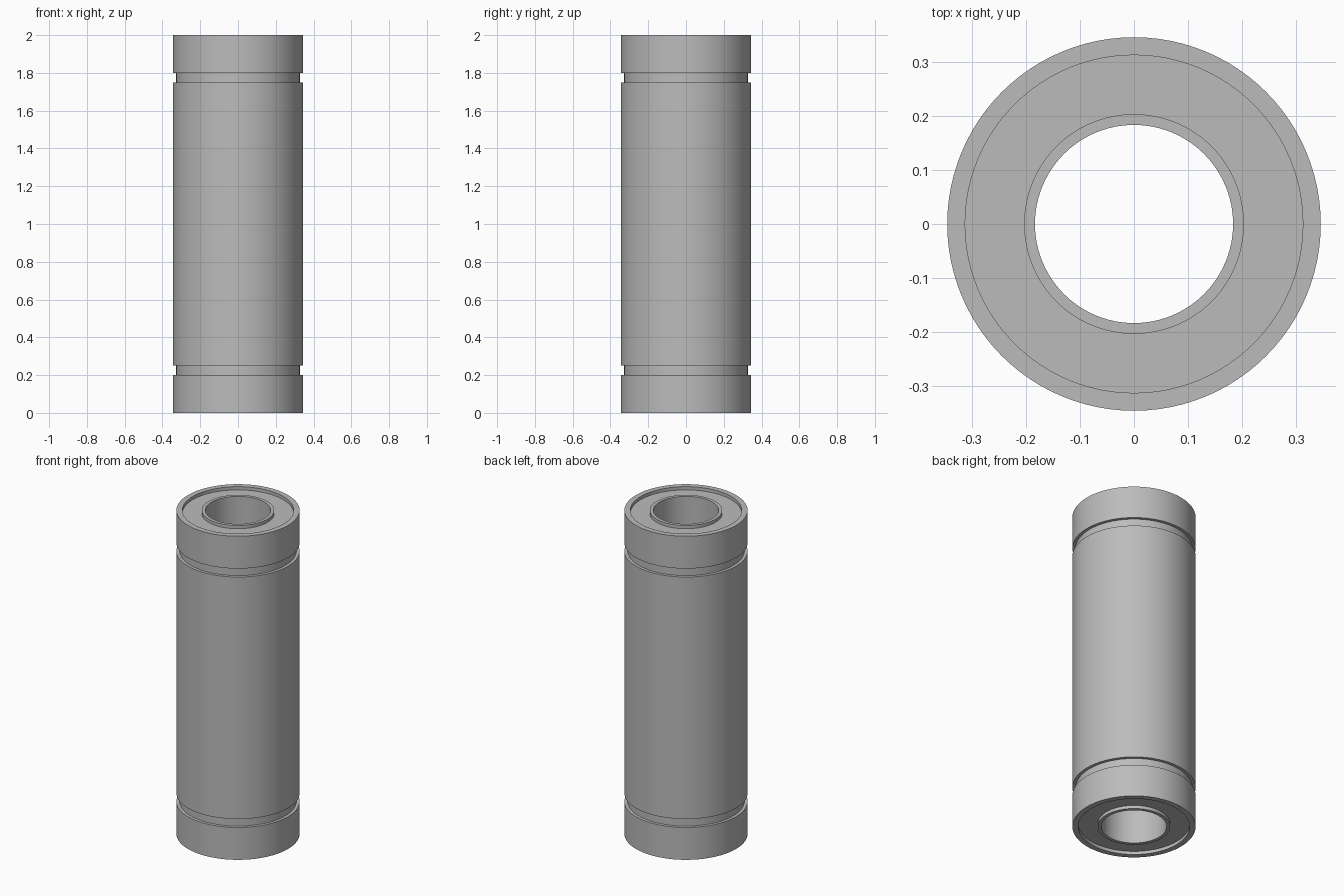
import bpy, bmesh, math

cube = bpy.data.objects.get("Cube")
if cube:
    bpy.data.objects.remove(cube, do_unlink=True)

SEGMENTS = 96

steel = bpy.data.materials.new("grey_steel")
steel.use_nodes = True
GREY = (0.5, 0.5, 0.5, 1)
steel.diffuse_color = GREY
steel.node_tree.nodes["Principled BSDF"].inputs["Base Color"].default_value = GREY


def lathe(name, profile):
    """Revolve a closed (radius, height) profile around z."""
    bm = bmesh.new()
    verts = [bm.verts.new((r, 0, z)) for r, z in profile]
    edges = [bm.edges.new((a, b)) for a, b in zip(verts, verts[1:] + verts[:1])]
    bmesh.ops.spin(bm, geom=verts + edges, cent=(0, 0, 0), axis=(0, 0, 1),
                   angle=math.tau, steps=SEGMENTS, use_merge=True)
    bmesh.ops.remove_doubles(bm, verts=bm.verts, dist=1e-5)
    bmesh.ops.recalc_face_normals(bm, faces=bm.faces)
    mesh = bpy.data.meshes.new(name)
    bm.to_mesh(mesh)
    bm.free()
    mesh.materials.append(steel)
    obj = bpy.data.objects.new(name, mesh)
    bpy.context.collection.objects.link(obj)
    bpy.ops.object.select_all(action='DESELECT')
    obj.select_set(True)
    bpy.context.view_layer.objects.active = obj
    bpy.ops.object.shade_smooth_by_angle(angle=math.radians(30))


R_OUTER, R_GROOVE, R_RIM, R_LIP, R_BORE = 0.345, 0.327, 0.312, 0.203, 0.183
LENGTH, RECESS = 2.0, 0.02
GROOVE_LOW, GROOVE_HIGH = 0.2, 0.252

# Lower half of the bushing: bore lip, recessed end face, rim, ring groove
lower = [(R_BORE, 0), (R_LIP, 0), (R_LIP, RECESS), (R_RIM, RECESS),
         (R_RIM, 0), (R_OUTER, 0), (R_OUTER, GROOVE_LOW),
         (R_GROOVE, GROOVE_LOW), (R_GROOVE, GROOVE_HIGH),
         (R_OUTER, GROOVE_HIGH)]

# Mirror the half profile to close the loop at the upper end
upper = [(r, LENGTH - z) for r, z in reversed(lower)]
lathe("bushing_body", lower + upper)
